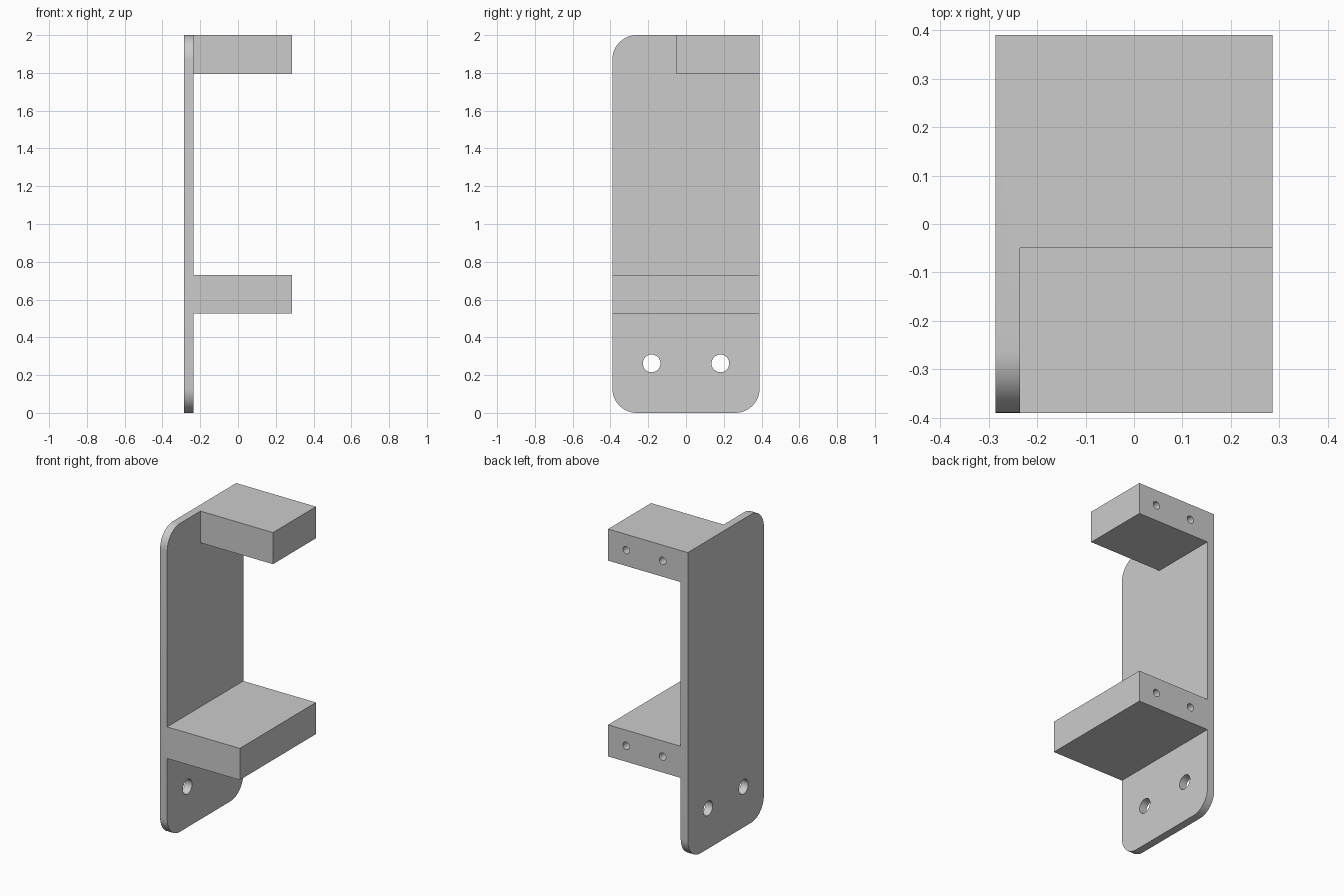
import bpy
import bmesh
import math
from mathutils import Matrix, Vector

default = bpy.data.objects.get("Cube")
if default:
    bpy.data.objects.remove(default, do_unlink=True)

grey = bpy.data.materials.new("light grey")
grey.use_nodes = True
colour = (0.6, 0.6, 0.6, 1)
grey.diffuse_color = colour
grey.node_tree.nodes["Principled BSDF"].inputs["Base Color"].default_value = colour

LEFT, RIGHT = -0.286, 0.286
PLATE = -0.235
DEPTH = 0.39


def add_object(name, bm):
    bmesh.ops.recalc_face_normals(bm, faces=bm.faces)
    mesh = bpy.data.meshes.new(name)
    bm.to_mesh(mesh)
    bm.free()
    mesh.materials.append(grey)
    obj = bpy.data.objects.new(name, mesh)
    bpy.context.collection.objects.link(obj)
    return obj


def box(low, high):
    low, high = Vector(low), Vector(high)
    bm = bmesh.new()
    bmesh.ops.create_cube(bm, size=1)
    bmesh.ops.scale(bm, vec=high - low, verts=bm.verts)
    bmesh.ops.translate(bm, vec=(low + high) / 2, verts=bm.verts)
    return bm


def drill(centre, axis, radius, length):
    bm = bmesh.new()
    turn = Matrix.Rotation(math.pi / 2, 4, axis)
    bmesh.ops.create_cone(bm, cap_ends=True, segments=32, radius1=radius,
                          radius2=radius, depth=length,
                          matrix=Matrix.Translation(centre) @ turn)
    return add_object("drill", bm)


def combine(target, tool, operation):
    mod = target.modifiers.new(operation, 'BOOLEAN')
    mod.operation = operation
    mod.solver = 'EXACT'
    mod.object = tool
    bpy.context.view_layer.update()
    with bpy.context.temp_override(object=target, active_object=target):
        bpy.ops.object.modifier_apply(modifier=mod.name)
    bpy.data.objects.remove(tool, do_unlink=True)


# Back plate: every corner rounded except the upper rear one
bm = box((LEFT, -DEPTH, 0), (PLATE, DEPTH, 2))
corners = []
for e in bm.edges:
    a, b = (v.co for v in e.verts)
    along_x = abs(a.x - b.x) > 0.01
    if along_x and not (a.y > 0 and a.z > 1):
        corners.append(e)
bmesh.ops.bevel(bm, geom=corners, offset=0.13, segments=12, profile=0.5,
                affect='EDGES')
bracket = add_object("bracket_plate_with_shelves", bm)

# Half-depth upper shelf and full-depth lower shelf
for front, bottom, top in ((-0.05, 1.795, 2), (-DEPTH, 0.525, 0.73)):
    shelf = add_object("shelf", box((-0.26, front, bottom), (RIGHT, DEPTH, top)))
    combine(bracket, shelf, 'UNION')

# Mounting holes through the plate
for y in (-0.182, 0.182):
    combine(bracket, drill((-0.26, y, 0.262), 'Y', 0.047, 0.2), 'DIFFERENCE')

# Blind screw holes in the rear of each shelf
for z in (0.628, 1.898):
    for x in (-0.105, 0.156):
        combine(bracket, drill((x, DEPTH, z), 'X', 0.024, 0.4), 'DIFFERENCE')

# Merge coplanar faces
bm = bmesh.new()
bm.from_mesh(bracket.data)
bmesh.ops.remove_doubles(bm, verts=bm.verts, dist=0.0001)
bmesh.ops.dissolve_limit(bm, angle_limit=math.radians(0.5),
                         verts=bm.verts, edges=bm.edges)
bm.to_mesh(bracket.data)
bm.free()

bpy.ops.object.select_all(action='DESELECT')
bracket.select_set(True)
bpy.context.view_layer.objects.active = bracket
bpy.ops.object.shade_smooth_by_angle(angle=math.radians(30))
